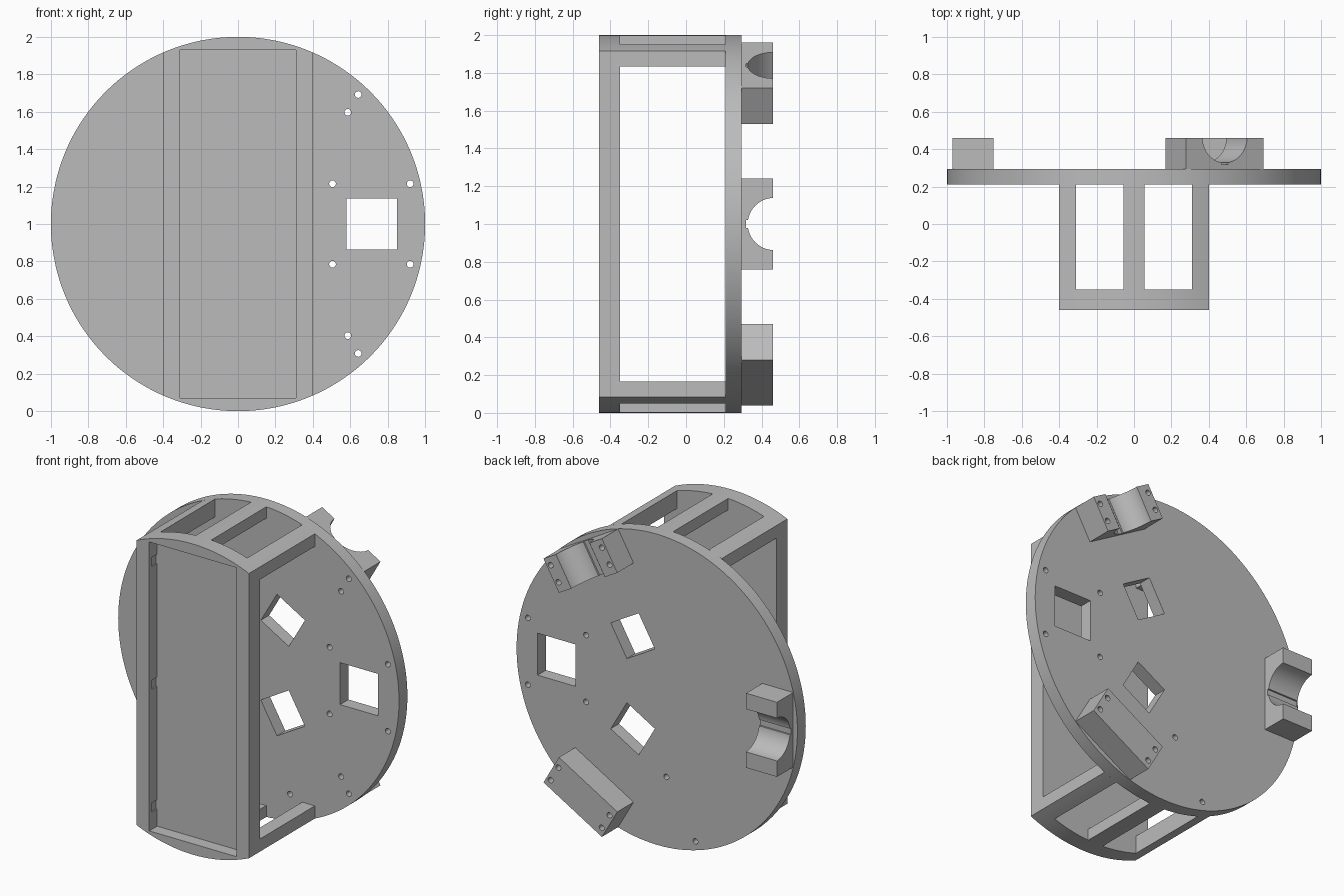
import bpy, bmesh, math
from mathutils import Matrix, Vector

if "Cube" in bpy.data.objects:
    bpy.data.objects.remove(bpy.data.objects["Cube"])

grey = bpy.data.materials.new("plain grey")
grey.diffuse_color = (0.5, 0.5, 0.5, 1)
grey.use_nodes = True
grey.node_tree.nodes["Principled BSDF"].inputs["Base Color"].default_value = grey.diffuse_color
CENTRE = Matrix.Translation((0, 0, 1))


def prism(name, pts, y0, y1, matrix=Matrix()):
    """Extrude an (x, z) outline along y."""
    bm = bmesh.new()
    face = bm.faces.new([bm.verts.new((x, y0, z)) for x, z in pts])
    new = bmesh.ops.extrude_face_region(bm, geom=[face])["geom"]
    verts = [v for v in new if isinstance(v, bmesh.types.BMVert)]
    bmesh.ops.translate(bm, vec=(0, y1 - y0, 0), verts=verts)
    bm.transform(matrix)
    bmesh.ops.recalc_face_normals(bm, faces=bm.faces[:])
    mesh = bpy.data.meshes.new(name)
    bm.to_mesh(mesh)
    bm.free()
    obj = bpy.data.objects.new(name, mesh)
    bpy.context.collection.objects.link(obj)
    mesh.materials.append(grey)
    return obj


def rect(x0, x1, z0, z1):
    return [(x0, z0), (x1, z0), (x1, z1), (x0, z1)]


def circle(x, z, r, n):
    return [(x + r * math.cos(2 * math.pi * i / n),
             z + r * math.sin(2 * math.pi * i / n)) for i in range(n)]


def barrel(r, hw, n=24):
    """Slice of a disc between x = -hw and x = hw."""
    a = math.asin(hw / r)
    arc = [-a + 2 * a * i / n for i in range(n + 1)]
    top = [(r * math.sin(t), r * math.cos(t)) for t in arc]
    return top + [(-x, -z) for x, z in top]


def turn(degrees):
    return CENTRE @ Matrix.Rotation(math.radians(-degrees), 4, 'Y')


def cut(target, cutters):
    for c in cutters:
        c.hide_render = True
        mod = target.modifiers.new("cut", 'BOOLEAN')
        mod.operation, mod.solver, mod.object = 'DIFFERENCE', 'EXACT', c
    deps = bpy.context.evaluated_depsgraph_get()
    mesh = bpy.data.meshes.new_from_object(target.evaluated_get(deps))
    target.modifiers.clear()
    target.data = mesh
    for c in cutters:
        bpy.data.objects.remove(c)


def smooth(obj):
    bpy.ops.object.select_all(action='DESELECT')
    obj.select_set(True)
    bpy.context.view_layer.objects.active = obj
    bpy.ops.object.shade_smooth_by_angle(angle=math.radians(30))


def screw_hole(x, z, m):
    return prism("screw_hole", circle(x, z, 0.018, 16), 0.1, 0.6, m)


# Round base plate with windows and screw holes in threefold symmetry
plate = prism("base_plate", circle(0, 0, 1, 144), 0.21, 0.295, CENTRE)
holes = []
for k in range(3):
    m, opposite = turn(120 * k), turn(120 * k + 180)
    holes.append(prism("large_window", rect(0.58, 0.85, -0.135, 0.135), 0.1, 0.4, m))
    holes.append(prism("small_window", rect(0.23, 0.46, -0.115, 0.115), 0.1, 0.4, opposite))
    for s in (-1, 1):
        holes += [screw_hole(0.92, 0.215 * s, m), screw_hole(0.505, 0.215 * s, m)]
        holes += [screw_hole(x, 0.21 * s, opposite) for x in (0.92, 0.81)]
cut(plate, holes)
smooth(plate)

# Battery frame: hollow barrel with side and end windows and a front recess
frame = prism("front_frame", barrel(1, 0.4), -0.46, 0.21, CENTRE)
openings = [
    prism("cavity", barrel(0.926, 0.31), -0.35, 0.3, CENTRE),
    prism("side_windows", rect(-0.6, 0.6, 0.165, 1.835), -0.35, 0.3),
    prism("recess", rect(-0.31, 0.31, 0.07, 1.93), -0.6, -0.38),
]
for x0, x1 in ((-0.31, -0.055), (0.055, 0.31)):
    openings.append(prism("end_windows", rect(x0, x1, -0.2, 2.2), -0.35, 0.3))
for z in (0.21, 1.0, 1.79):
    openings.append(prism("recess_notch", rect(-0.318, -0.3, z - 0.03, z + 0.03), -0.43, -0.38))
cut(frame, openings)
smooth(frame)

# Three saddle mounts on the back, each with a round cradle along its radius
for k in range(3):
    m = turn(60 + 120 * k)
    mount = prism("saddle_mount_%d" % (k + 1), rect(0.75, 0.97, -0.24, 0.24), 0.295, 0.46, m)
    # Cradle outline is drawn in x, z then laid over so its depth runs along x
    lay = m @ Matrix(((0, 1, 0, 0), (1, 0, 0, 0), (0, 0, 1, 0), (0, 0, 0, 1)))
    cutters = [prism("cradle", circle(0.465, 0, 0.138, 64), 0.6, 1.1, lay),
               prism("cradle_groove", rect(0.318, 0.4, -0.02, 0.02), 0.6, 1.1, lay)]
    cutters += [screw_hole(x, 0.21 * s, m) for x in (0.81, 0.92) for s in (-1, 1)]
    cut(mount, cutters)
    smooth(mount)
